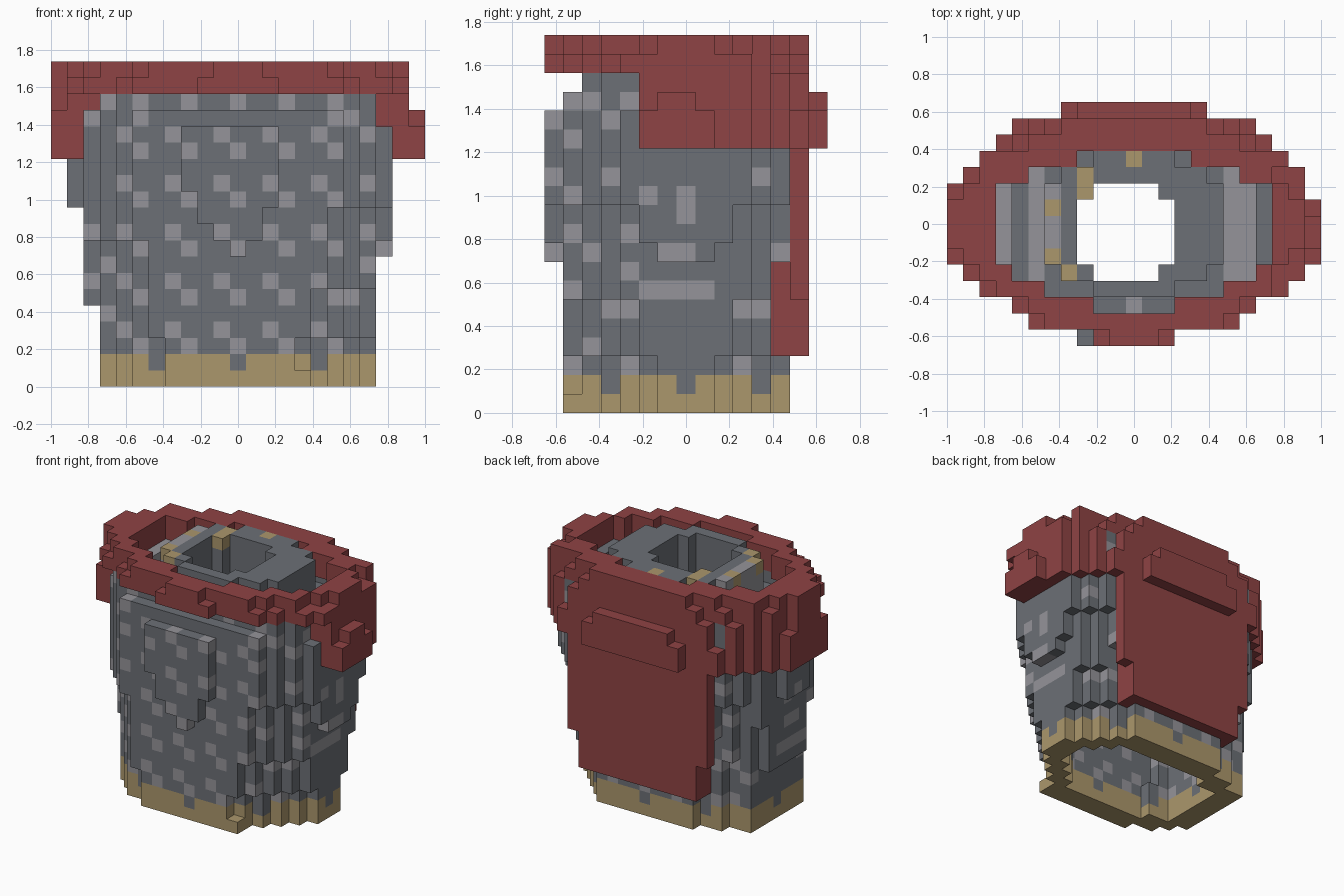
import bpy, bmesh

cube = bpy.data.objects.get("Cube")
if cube:
    bpy.data.objects.remove(cube, do_unlink=True)

UNIT = 2 / 23
COLOURS = {
    "dark_mail": (0.15, 0.162, 0.182),
    "light_mail": (0.30, 0.295, 0.32),
    "red_cloth": (0.275, 0.056, 0.058),
    "tan_leather": (0.41, 0.31, 0.15),
}
DARK, LIGHT, RED, TAN = range(4)

mats = []
for name, rgb in COLOURS.items():
    m = bpy.data.materials.new(name)
    m.use_nodes = True
    m.diffuse_color = (*rgb, 1)
    bsdf = m.node_tree.nodes["Principled BSDF"]
    bsdf.inputs["Base Color"].default_value = (*rgb, 1)
    bsdf.inputs["Roughness"].default_value = 0.9
    mats.append(m)

cells = {}  # block position -> (part, colour)


def span(a, b):
    return range(a, b + 1)


def put(part, colour, xs, ys, zs):
    for x in xs:
        for y in ys:
            for z in zs:
                c = colour(x, y, z) if callable(colour) else colour
                cells[x, y, z] = (part, c)


# Light bands on the flanks: height -> depths
FLANK = {4: (-3, 3), 6: (-2, -1, 0, 1), 7: (-3,), 8: (-1, 0),
         9: (-3,), 10: (0,), 11: (-2, 0), 16: (-3,)}


def mail(x, y, z):
    """Paired diagonal rings of light mail on dark."""
    if abs(x) >= 8 and abs(y) < 4:
        return LIGHT if y in FLANK.get(z, ()) else DARK
    t = x if abs(y) >= 4 else y
    ring = (z % 3 == 0 and t % 3 == 2) or (z % 3 == 2 and t % 3 == 0)
    return LIGHT if ring else DARK


def hem(x, y, z):
    t = x if abs(y) >= 4 else y
    return DARK if z == 1 and t % 5 == 0 else TAN


def edges(y, z):
    """Reach of the body to its right (-x) and left (+x), widening upwards."""
    a = abs(y)
    lean = 9 if z < 3 else 10 if z < 6 else 11 if z < 11 else 12
    cap = 9 if 9 <= z < 16 or (z == 8 and a < 2) else 8
    plus = min(cap, lean - a)
    if y <= 3:
        lean = 11 if z < 9 else 12
    elif y == 4:
        lean = max(lean, 10)
    cap = 8 if z < 5 or z == 17 else 10 if 11 <= z < 14 and a < 2 else 9
    minus = min(cap, lean - a)
    if y == -6 and z < 3:
        plus, minus = (4 if z == 0 else 3), 4
    return minus, plus


def in_body(x, y, z):
    front = -5 if z == 17 else -6
    back = 4 if 3 <= z < 8 else 5
    minus, plus = edges(y, z)
    return front <= y <= back and -minus <= x <= plus


def in_hole(x, y):
    if y in (-3, 2):
        return -2 <= x <= 1
    return -3 <= x <= 2 and -3 < y < 2


def is_hollow(x, y, z):
    if z in (15, 16):
        return in_hole(x, y)
    wall = 1 if z == 17 else 2
    around = [(wall, 0), (-wall, 0), (0, wall), (0, -wall)]
    around += [(a, b) for a in (-1, 1) for b in (-1, 1)]
    return all(in_body(x + a, y + b, z) for a, b in around)


# Hollow mail body with a leather hem and a shoulder floor
for z in span(0, 17):
    for y in span(-6, 5):
        for x in span(-10, 9):
            if not in_body(x, y, z) or is_hollow(x, y, z):
                continue
            if z < 2:
                put("hem", hem, [x], [y], [z])
            elif z == 16 and x in (-6, 6, 7) or z == 17 and x == -8:
                put("body", LIGHT, [x], [y], [z])
            else:
                put("body", mail, [x], [y], [z])

# Tapered chest plate
for z, left, right in ((8, 0, 0), (9, -1, 1), (10, -2, 1), (11, -2, 2)):
    put("chest_plate", mail, span(left, right), [-7], [z])
put("chest_plate", mail, span(-3, 2), [-7], span(12, 15))

# Neck ring with leather studs
for x in span(-5, 5):
    for y in span(-4, 4):
        oval = (x / 5.2) ** 2 + (y / 4.4) ** 2 <= 1.15
        if oval and not in_hole(x, y):
            put("neck_ring", LIGHT if x == -5 else DARK, [x], [y], span(17, 19))
for x, y in ((-5, 1), (-5, -2), (-4, -3), (0, 4), (-3, 2), (-3, 3)):
    put("neck_studs", TAN, [x], [y], [19])

# Collar ring, narrowing at the top, and the drape hanging from it
OUTER = {-7: 2, -6: 6, -5: 7, -4: 9, -3: 10, 3: 10, 4: 9, 5: 8, 6: 7, 7: 4}
TOP = {-7: 1, -6: 5, -5: 6, -4: 8, -3: 9, -2: 10, 2: 10, 3: 9, 4: 9, 5: 6, 6: 4}
INNER = {-5: 2, -4: 5, -3: 7, 3: 6, 4: 3}
for y in span(-7, 7):
    wide = OUTER.get(y, 11)
    narrow = TOP.get(y, 11)
    middle = min(wide, narrow + 1) if abs(y) != 2 else narrow
    gap = INNER.get(y, 8 if abs(y) < 3 else -1)
    for x in span(-wide, wide):
        for z, reach in ((18, middle), (19, narrow)):
            if x > 0 and abs(y) < 4 and z == 19:
                reach -= 1
            if y < 7 and x < 11 and gap < abs(x) <= reach:
                put("collar", RED, [x], [y], [z])
        if y >= -2:
            top = 17
            if y == 7:
                top = 16 if abs(x) < 4 else 15
            elif y == 6 and abs(x) == wide:
                top = 15
            elif x == -11 and abs(y) == 2:
                top = 16
            elif x == 11:
                top = {-2: 15, -1: 16, 0: 16, 1: 15}.get(y, 0)
            for z in span(14, top):
                if not in_body(x, y, z):
                    put("drape", RED, [x], [y], [z])

# Back cape, thicker and narrower at the bottom
put("cape", RED, span(-5, 5), [5, 6], span(3, 7))
put("cape", RED, span(-6, 6), [6], span(6, 13))

# Each face direction with its four corners
AXES = []
for axis in range(3):
    for side in (-1, 1):
        corners = []
        for u, v in ((-1, -1), (1, -1), (1, 1), (-1, 1)):
            c = [0, 0, 0]
            c[axis], c[(axis + 1) % 3], c[(axis + 2) % 3] = side, u, v
            corners.append(c)
        step = [0, 0, 0]
        step[axis] = side
        AXES.append((step, corners if side > 0 else corners[::-1]))


def build(part):
    bm = bmesh.new()
    verts = {}
    for (x, y, z), (owner, colour) in cells.items():
        if owner != part:
            continue
        for step, corners in AXES:
            if (x + step[0], y + step[1], z + step[2]) in cells:
                continue
            loop = []
            for a, b, c in corners:
                key = (x + a / 2, y + b / 2, z + (c + 1) / 2)
                if key not in verts:
                    verts[key] = bm.verts.new([k * UNIT for k in key])
                loop.append(verts[key])
            bm.faces.new(loop).material_index = colour
    mesh = bpy.data.meshes.new(part)
    bm.to_mesh(mesh)
    bm.free()
    for m in mats:
        mesh.materials.append(m)
    bpy.context.collection.objects.link(bpy.data.objects.new(part, mesh))


for part in sorted({owner for owner, _ in cells.values()}):
    build(part)
